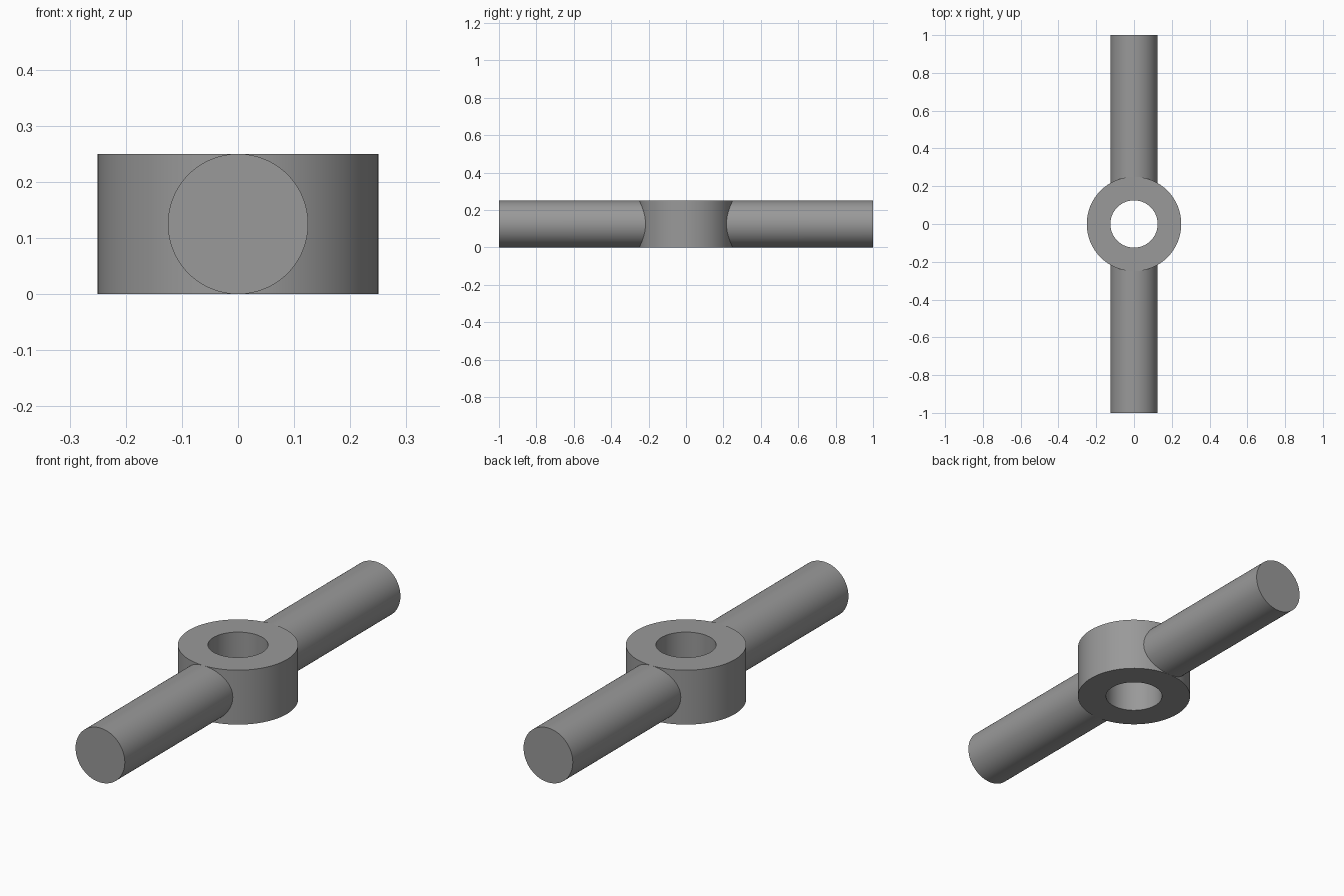
import bpy, bmesh, math

if "Cube" in bpy.data.objects:
    bpy.data.objects.remove(bpy.data.objects["Cube"])

H = 0.25        # hub height and rod diameter
R_OUT = 0.25    # hub outer radius
R_IN = 0.125    # bore radius
ROD_R = 0.125
SEG = 128

dark_grey = bpy.data.materials.new("dark_grey")
dark_grey.diffuse_color = (0.32, 0.32, 0.32, 1)
dark_grey.use_nodes = True
dark_grey.node_tree.nodes["Principled BSDF"].inputs["Base Color"].default_value = dark_grey.diffuse_color


def loft(name, rings, closed=False, cap_end=False):
    """Skin a series of equal-length rings into one smooth-shaded object."""
    bm = bmesh.new()
    loops = [[bm.verts.new(p) for p in ring] for ring in rings]
    pairs = list(zip(loops, loops[1:]))
    if closed:
        pairs.append((loops[-1], loops[0]))
    for a, b in pairs:
        for i in range(len(a)):
            j = (i + 1) % len(a)
            bm.faces.new((a[i], a[j], b[j], b[i]))
    if cap_end:
        bm.faces.new(loops[-1])
    bmesh.ops.recalc_face_normals(bm, faces=bm.faces)
    mesh = bpy.data.meshes.new(name)
    bm.to_mesh(mesh)
    bm.free()
    mesh.materials.append(dark_grey)
    obj = bpy.data.objects.new(name, mesh)
    bpy.context.collection.objects.link(obj)
    bpy.ops.object.select_all(action='DESELECT')
    obj.select_set(True)
    bpy.context.view_layer.objects.active = obj
    bpy.ops.object.shade_smooth_by_angle(angle=math.radians(30))
    return obj


angles = [2 * math.pi * i / SEG for i in range(SEG)]

# Hub: ring with a vertical through bore
profile = [(R_IN, 0), (R_OUT, 0), (R_OUT, H), (R_IN, H)]
loft("hub", [[(r * math.cos(a), r * math.sin(a), z) for a in angles]
             for r, z in profile], closed=True)

# Rods: inner end is coped to the hub wall, outer end is flat
for name, side in (("front_rod", -1), ("back_rod", 1)):
    section = [(ROD_R * math.cos(a), H / 2 + ROD_R * math.sin(a)) for a in angles]
    coped = [(x, side * math.sqrt((R_OUT - 0.001) ** 2 - x * x), z) for x, z in section]
    flat = [(x, side * 1.0, z) for x, z in section]
    rod = loft(name, [coped, flat], cap_end=True)
    # Open shell: make sure the end cap faces outward
    cap = max(rod.data.polygons, key=lambda p: len(p.vertices))
    if cap.normal.y * side < 0:
        rod.data.flip_normals()
